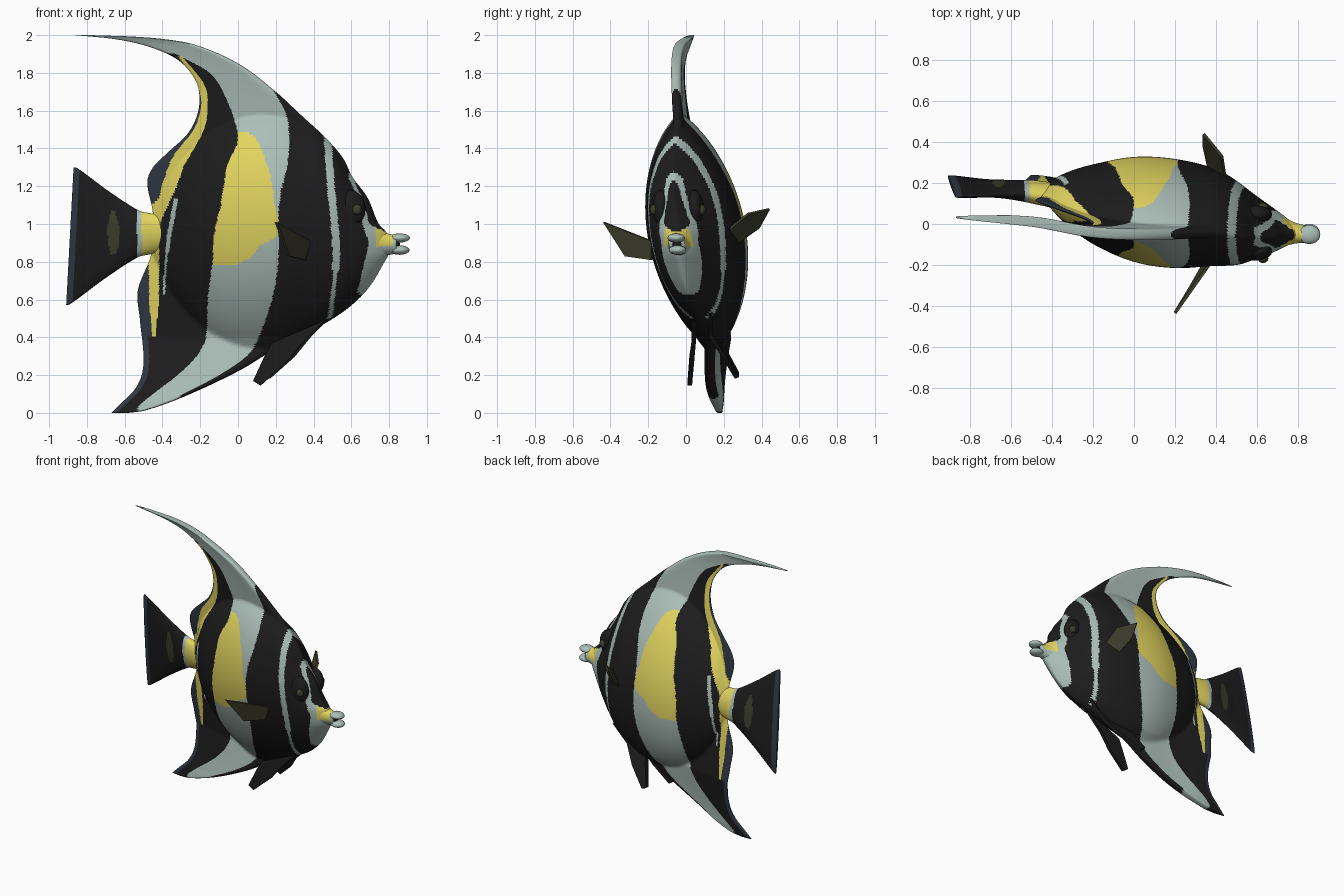
import bpy, bmesh
from math import sin, cos, pi, sqrt
from mathutils import Vector

if "Cube" in bpy.data.objects:
    bpy.data.objects.remove(bpy.data.objects["Cube"])


def material(name, rgb):
    mat = bpy.data.materials.new(name)
    mat.use_nodes = True
    colour = (*rgb, 1)
    mat.diffuse_color = colour
    mat.node_tree.nodes["Principled BSDF"].inputs["Base Color"].default_value = colour
    return mat


BLACK, WHITE, YELLOW, NAVY, OLIVE = range(5)
MATERIALS = [
    material("soft black", (.012, .012, .012)),
    material("pale grey green", (.41, .515, .475)),
    material("warm yellow", (.76, .66, .115)),
    material("dark navy", (.03, .039, .058)),
    material("dark olive", (.048, .05, .026)),
]


def curve(*points):
    """Smooth function through (input, output) points, constant beyond the ends."""
    pts = sorted(points)
    last = len(pts) - 1

    def slope(i):
        a, b = pts[max(i - 1, 0)], pts[min(i + 1, last)]
        return (b[1] - a[1]) / (b[0] - a[0])

    slopes = [slope(i) for i in range(last + 1)]

    def evaluate(v):
        if v <= pts[0][0]:
            return pts[0][1]
        for i in range(last):
            (x0, y0), (x1, y1) = pts[i], pts[i + 1]
            if v <= x1:
                d = x1 - x0
                t = (v - x0) / d
                ease = t * t * (3 - 2 * t)
                start = t * (1 - t) ** 2 * d * slopes[i]
                end = t * t * (t - 1) * d * slopes[i + 1]
                return y0 + (y1 - y0) * ease + start + end
        return pts[last][1]
    return evaluate


# Swimming bend: sideways position of the middle plane
spine = curve((-.9, .175), (-.5, .15), (-.2, .09), (0, .065), (.2, .045),
              (.4, .025), (.6, -.03), (.75, -.055), (.9, -.07))


def middle(x, z):
    drop = max(0, .4 - z)
    return spine(x) - .14 * (z - 1) - .3 * drop


def finish(name, bm, smooth=True):
    bmesh.ops.recalc_face_normals(bm, faces=bm.faces)
    for face in bm.faces:
        face.smooth = smooth
    mesh = bpy.data.meshes.new(name)
    bm.to_mesh(mesh)
    bm.free()
    for mat in MATERIALS:
        mesh.materials.append(mat)
    obj = bpy.data.objects.new(name, mesh)
    bpy.context.collection.objects.link(obj)
    return obj


def loft(name, rings, paint):
    """Skin closed rings of points, then colour faces by their centre."""
    bm = bmesh.new()
    loops = [[bm.verts.new(p) for p in ring] for ring in rings]
    for a, b in zip(loops, loops[1:]):
        for j in range(len(a)):
            bm.faces.new((a[j - 1], a[j], b[j], b[j - 1]))
    bm.faces.new(loops[0])
    bm.faces.new(loops[-1])
    for face in bm.faces:
        c = face.calc_center_median()
        face.material_index = paint(c.x, c.z)
    return finish(name, bm)


def ball(name, centre, radii, colour):
    bm = bmesh.new()
    bmesh.ops.create_uvsphere(bm, u_segments=20, v_segments=12, radius=1)
    for v in bm.verts:
        v.co = Vector(centre) + v.co * Vector(radii)
    for face in bm.faces:
        face.material_index = colour
    return finish(name, bm)


def blade(name, corners, colour, thickness):
    bm = bmesh.new()
    bm.faces.new([bm.verts.new(c) for c in corners]).material_index = colour
    obj = finish(name, bm, False)
    solid = obj.modifiers.new("thickness", "SOLIDIFY")
    solid.thickness = thickness
    solid.offset = 0


# Body outline, as front and rear x at each height
front_edge = curve((2, -.78), (1.995, -.6), (1.98, -.4), (1.95, -.23), (1.85, 0),
                   (1.7, .2), (1.58, .33), (1.46, .46), (1.35, .555), (1.25, .605),
                   (1.14, .685), (1, .745), (.95, .79), (.85, .8), (.79, .77),
                   (.68, .705), (.61, .645), (.53, .55), (.44, .4), (.34, .2), (.22, 0),
                   (.08, -.3), (.01, -.5), (0, -.58))
rear_edge = curve((2, -.87), (1.985, -.7), (1.96, -.55), (1.92, -.42), (1.87, -.32),
                  (1.8, -.25), (1.72, -.21), (1.6, -.21), (1.48, -.265), (1.38, -.37),
                  (1.3, -.45), (1.22, -.48), (1.05, -.45), (.84, -.46), (.65, -.53),
                  (.5, -.52), (.3, -.5), (.2, -.51), (.12, -.55), (.05, -.62), (0, -.67))

# Body fullness along its length
half_width = curve((-.5, .05), (-.45, .06), (-.35, .115), (-.2, .185), (0, .245), (.2, .255),
                   (.4, .225), (.5, .195), (.6, .145), (.7, .098), (.8, .055))
half_height = curve((-.5, .1), (-.45, .12), (-.35, .32), (-.2, .49), (0, .6), (.2, .615),
                    (.4, .55), (.5, .47), (.6, .35), (.7, .22), (.8, .09))
mid_height = curve((-.5, .95), (.5, .95), (.6, .91), (.7, .89), (.8, .89))
flatness = curve((.35, .75), (.55, .57))

# Stripe borders, as x at each height
rear_band = curve((1.9, -.33), (1.87, -.27), (1.8, -.15), (1.67, -.065), (1.45, 0),
                  (1.32, -.055), (1.13, -.085), (.95, -.125), (.8, -.135), (.6, -.16),
                  (.4, -.17), (.3, -.22), (.2, -.32), (.1, -.45), (.03, -.53), (0, -.52))
middle_band = curve((1.72, .18), (1.58, .255), (1.45, .27), (1.3, .26), (1.13, .22),
                    (.77, .21), (.6, .18), (.44, .125), (.31, .055), (.2, -.1), (.09, -.31))
patch_front = curve((1.49, .04), (1.46, .09), (1.39, .125), (1.26, .17), (1.13, .19),
                    (.94, .21), (.89, .125), (.82, .06), (.78, -.02))
cheek_line = curve((1.45, .475), (1.2, .492), (.85, .52), (.6, .5), (.5, .485))
face_rear = curve((1.3, .6), (1.25, .585), (1.2, .607), (1.14, .635), (1, .66), (.9, .69),
                  (.8, .67), (.7, .645), (.65, .635), (.62, .65))
forehead = curve((1.27, .605), (1.2, .627), (1.14, .657), (1.05, .685), (1, .7), (.95, .8))
trim_rear = curve((1.88, -.31), (1.74, -.22), (1.63, -.195), (1.5, -.235), (1.37, -.335),
                  (1.3, -.37), (1.21, -.4), (1.13, -.425), (1.08, -.49), (.86, -.49),
                  (.8, -.475), (.6, -.47), (.42, -.455))
trim_front = curve((1.88, -.29), (1.74, -.18), (1.63, -.16), (1.5, -.18), (1.37, -.25),
                   (1.3, -.29), (1.21, -.32), (1.1, -.37), (1, -.41), (.6, -.42), (.42, -.435))
thin_line = curve((1.12, -.33), (.9, -.37), (.7, -.39))


def body_paint(x, z):
    if .41 < z < 1.89 and x < trim_front(z):
        return YELLOW if x > trim_rear(z) else NAVY
    if z <= .41 and x < rear_edge(z) + .03:
        return NAVY
    if .62 < z < 1.13 and abs(x - thin_line(z)) < (.012 if z > .85 else .006):
        return WHITE
    if z < 1.9 and x < rear_band(z):
        return BLACK
    if z > 1.73 or x < middle_band(z):
        return YELLOW if .78 < z < 1.49 and x < patch_front(z) else WHITE
    if z > .5 and abs(x - cheek_line(z)) < (.02 if z > .75 else .012):
        return WHITE
    if .62 < z < 1.29 and face_rear(z) < x < forehead(z) + (z < .96 or z > 1.265):
        return YELLOW if x > .73 and z > .88 else WHITE
    return BLACK


def body_ring(z, steps=180):
    rear, front = rear_edge(z), front_edge(z)
    width = front - rear
    right, left = [], []
    for j in range(steps + 1):
        s = j / steps
        s = .6 * s + .4 * (1 - cos(pi * s)) / 2
        x = rear + width * s
        u = (z - mid_height(x)) / half_height(x)
        bulk = half_width(x) * max(0, 1 - u * u) ** flatness(x)
        fin = (.01 + .019 * s) * min(1, width / .3 + .1)
        rounding = sqrt(max(0, 1 - abs(2 * s - 1) ** 10))
        t = sqrt(bulk ** 2 + fin ** 2) * rounding + .001
        y = middle(x, z)
        right.append((x, y - t, z))
        left.append((x, y + t, z))
    return right + left[::-1]


ROWS = 180
heights = [2 * (.6 * i / ROWS + .2 * (1 - cos(pi * i / ROWS))) for i in range(ROWS + 1)]
loft("body_with_dorsal_and_anal_fins", [body_ring(z) for z in heights], body_paint)


def oval_ring(x, zc, height, depth, lean=0, count=48):
    ring = []
    for k in range(count):
        a = 2 * pi * k / count
        px, pz = x + lean * sin(a), zc + height * sin(a)
        ring.append((px, middle(px, pz) + depth * cos(a), pz))
    return ring


# Tail fan
def tail_paint(x, z):
    if x > -.51:
        return YELLOW
    if x > -.535:
        return WHITE
    if x < -.857 + .06 * (z - .95):
        return NAVY
    spot = ((x + .66) / .03) ** 2 + ((z - .95) / .12) ** 2
    return OLIVE if spot < 1 else BLACK


tail_height = curve((-.9, .365), (-.87, .36), (-.7, .235), (-.53, .125), (-.47, .11), (-.4, .1))
tail_depth = curve((-.9, .01), (-.86, .022), (-.7, .03), (-.5, .055), (-.4, .06))
stations = [-.4 - .49 * i / 60 for i in range(61)]
loft("tail_fin", [oval_ring(x, .95 + .03 * (x + .4), tail_height(x), tail_depth(x),
                            -.04 * (x + .4)) for x in stations], tail_paint)

# Snout and lips
snout_size = curve((.7, .1), (.76, .07), (.8, .056), (.85, .048))
loft("snout", [oval_ring(.7 + .01 * i, .892, snout_size(.7 + .01 * i),
                         .85 * snout_size(.7 + .01 * i)) for i in range(15)],
     lambda x, z: YELLOW if z > .885 and .73 < x < .82 else WHITE)
ball("upper_lip", (.856, -.052, .926), (.054, .046, .024), WHITE)
ball("lower_lip", (.856, -.045, .862), (.052, .046, .025), WHITE)
ball("mouth_opening", (.845, -.048, .893), (.012, .025, .02), BLACK)

# Eyes on broad brow bulges
for side, label in ((-1, "right"), (1, "left")):
    y = middle(.61, 1.08)
    ball(label + "_brow", (.59, y + side * .09, 1.08), (.085, .045, .1), BLACK)
    ball(label + "_eye", (.63, y + side * .125, 1.075), (.026, .022, .028), OLIVE)

# Paired fins
blade("right_pectoral_fin", [(.38, -.18, .91), (.2, -.435, 1.01), (.27, -.32, .83),
                             (.35, -.18, .81)], OLIVE, .016)
blade("left_pectoral_fin", [(.45, .2, .95), (.43, .33, 1.055), (.34, .44, 1.08),
                            (.34, .385, .98), (.38, .2, .85)], OLIVE, .016)
for label, base, tip, dx, dz in (("right", .04, .02, 0, 0), ("left", .13, .27, .05, .04)):
    bend = (base + tip) / 2
    outline = [(.46, base, .49), (.34, base, .37), (.25, bend, .26), (.12, tip, .145),
               (.08, tip, .17), (.14, bend, .3), (.18, base, .37)]
    blade(label + "_pelvic_fin", [(x + dx, y, z + dz) for x, y, z in outline], BLACK, .024)
